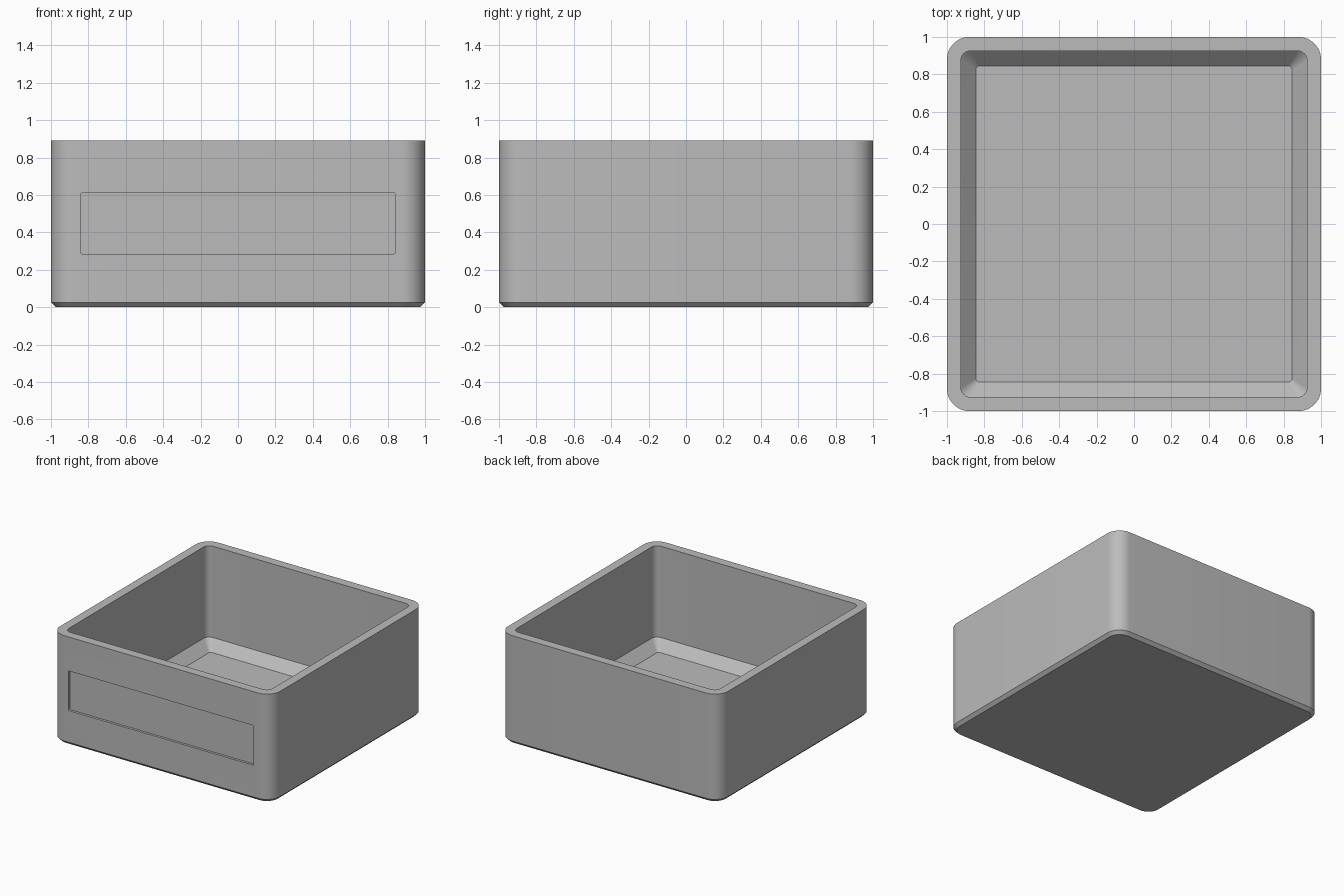
import bpy, bmesh
from math import cos, sin, pi, radians

cube = bpy.data.objects.get("Cube")
if cube:
    bpy.data.objects.remove(cube, do_unlink=True)

grey = bpy.data.materials.new("plain grey")
grey.use_nodes = True
colour = (0.5, 0.5, 0.5, 1)
grey.diffuse_color = colour
grey.node_tree.nodes["Principled BSDF"].inputs["Base Color"].default_value = colour


def rounded_ring(half_w, half_d, radius, steps=12):
    """Outline of a rounded rectangle, counter-clockwise."""
    points = []
    for i, (sx, sy) in enumerate([(1, 1), (-1, 1), (-1, -1), (1, -1)]):
        for k in range(steps + 1):
            a = (i + k / steps) * pi / 2
            points.append((sx * (half_w - radius) + radius * cos(a),
                           sy * (half_d - radius) + radius * sin(a)))
    return points


def loft(name, rings):
    """Bridge a stack of outlines and close both ends."""
    bm = bmesh.new()
    loops = [[bm.verts.new(p) for p in ring] for ring in rings]
    n = len(loops[0])
    for low, high in zip(loops, loops[1:]):
        for i in range(n):
            j = (i + 1) % n
            bm.faces.new((low[i], low[j], high[j], high[i]))
    bm.faces.new(loops[0][::-1])
    bm.faces.new(loops[-1])
    bmesh.ops.recalc_face_normals(bm, faces=bm.faces)
    mesh = bpy.data.meshes.new(name)
    bm.to_mesh(mesh)
    bm.free()
    mesh.materials.append(grey)
    obj = bpy.data.objects.new(name, mesh)
    bpy.context.collection.objects.link(obj)
    return obj


# Box shell: half width, corner radius, height from underside over rim to floor
profile = [
    (0.975, 0.095, 0), (1, 0.12, 0.025), (1, 0.12, 0.89),
    (0.925, 0.05, 0.89), (0.925, 0.05, 0.14), (0.845, 0.02, 0.06),
]
box = loft("open_box", [[(x, y, z) for x, y in rounded_ring(h, h, r)]
                        for h, r, z in profile])

# Shallow label recess in the front wall
outline = rounded_ring(0.842, 0.163, 0.01, 4)
cutter = loft("label_recess_cutter",
              [[(x, y, z + 0.448) for x, z in outline] for y in (-1.1, -0.98)])
cutter.hide_render = True

cut = box.modifiers.new("label recess", "BOOLEAN")
cut.operation = "DIFFERENCE"
cut.solver = "EXACT"
cut.object = cutter
bpy.ops.object.select_all(action="DESELECT")
box.select_set(True)
bpy.context.view_layer.objects.active = box
bpy.ops.object.modifier_apply(modifier=cut.name)
bpy.data.objects.remove(cutter, do_unlink=True)
bpy.ops.object.shade_smooth_by_angle(angle=radians(30))
